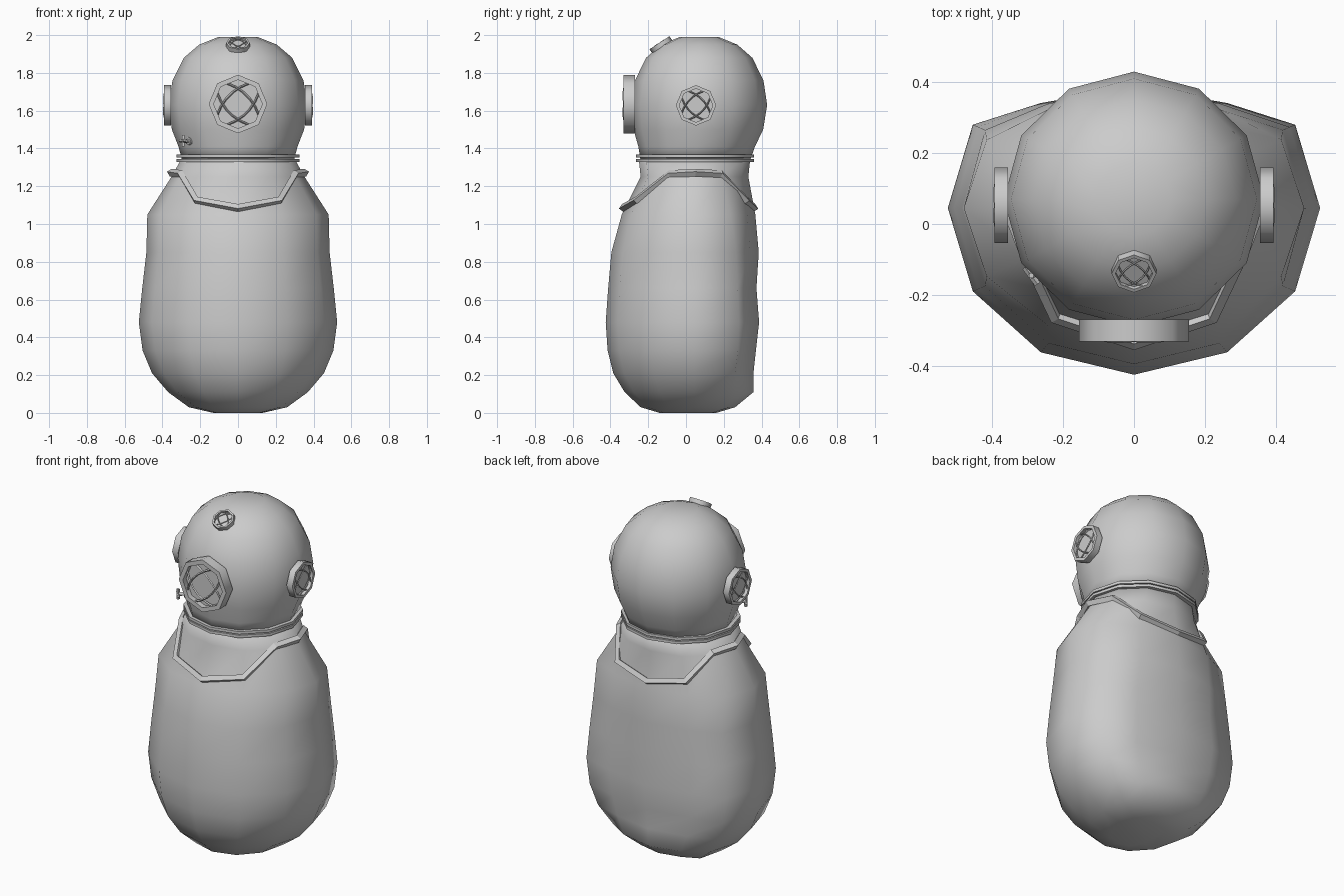
import bpy, bmesh
from math import sin, cos, pi, radians
from mathutils import Matrix, Euler

if "Cube" in bpy.data.objects:
    bpy.data.objects.remove(bpy.data.objects["Cube"])


def add_mesh(name, rings, angle=None, matrix=None):
    """Skin a list of equal-length point rings, capped at both ends."""
    bm = bmesh.new()
    vr = [[bm.verts.new(p) for p in r] for r in rings]
    n = len(vr[0])
    for a, b in zip(vr, vr[1:]):
        for i in range(n):
            j = (i + 1) % n
            bm.faces.new((a[i], a[j], b[j], b[i]))
    bm.faces.new(vr[0][::-1])
    bm.faces.new(vr[-1])
    bmesh.ops.recalc_face_normals(bm, faces=bm.faces)
    for f in bm.faces:
        f.smooth = True
    me = bpy.data.meshes.new(name)
    bm.to_mesh(me)
    bm.free()
    ob = bpy.data.objects.new(name, me)
    bpy.context.collection.objects.link(ob)
    if matrix:
        ob.matrix_world = matrix
    if angle:
        bpy.ops.object.select_all(action='DESELECT')
        ob.select_set(True)
        bpy.context.view_layer.objects.active = ob
        bpy.ops.object.shade_smooth_by_angle(angle=radians(angle))
    return ob


def oval(z, rx, cy, ry, back=None, n=12):
    """Oval ring starting at the front; 'back' pulls in the three rear points."""
    pts = []
    for i in range(n):
        c = cos(2 * pi * i / n)
        y = cy - ry * c
        if back is not None and c < -.7:
            y = min(y, cy - (back - cy) * c)
        pts.append((rx * sin(2 * pi * i / n), y, z))
    return pts


def add_tube(name, paths, depth, cyclic=False, matrix=None):
    """Square-section bars along straight-segment paths."""
    cu = bpy.data.curves.new(name, 'CURVE')
    cu.dimensions = '3D'
    cu.bevel_depth = depth
    cu.bevel_resolution = 0
    cu.use_fill_caps = True
    for path in paths:
        sp = cu.splines.new('POLY')
        sp.points.add(len(path) - 1)
        for p, co in zip(sp.points, path):
            p.co = (*co, 1)
        sp.use_cyclic_u = cyclic
        sp.use_smooth = False
    ob = bpy.data.objects.new(name, cu)
    bpy.context.collection.objects.link(ob)
    if matrix:
        ob.matrix_world = matrix
    bpy.ops.object.select_all(action='DESELECT')
    ob.select_set(True)
    bpy.context.view_layer.objects.active = ob
    bpy.ops.object.convert(target='MESH')
    return bpy.context.object


# Suit body: z, half width, front y, back limit
body = [(0, .13, -.14, .16), (.03, .26, -.24, .26), (.11, .37, -.325, .357),
        (.21, .455, -.385, .357), (.33, .505, -.415, .37), (.48, .525, -.425, .387),
        (.66, .507, -.412, .373), (.85, .485, -.395, .385), (1.05, .48, -.34, .367),
        (1.25, .352, -.24, .343), (1.345, .30, -.25, .348)]
add_mesh("suit_body", [oval(z, rx, .045, .045 - y0, back) for z, rx, y0, back in body])

# Helmet dome: z, radius
dome = [(1.345, .298), (1.41, .315), (1.50, .35), (1.63, .367), (1.76, .347),
        (1.88, .287), (1.95, .205), (1.99, .105)]
add_mesh("helmet", [oval(z, r, .05 + .02 * min(1, (z - 1.345) / .2), r * .98)
                    for z, r in dome])

# Double neck ring
for k, z in enumerate((1.329, 1.351)):
    add_mesh(f"neck_ring_{k + 1}",
             [oval(z, .29, .048, .28), oval(z, .325, .048, .312),
              oval(z + .016, .325, .048, .312), oval(z + .016, .29, .048, .28)],
             angle=50)

# Collar trim around the shoulders
half = [(.22, -.262, 1.125), (.302, -.085, 1.265), (.356, .05, 1.272),
        (.302, .185, 1.265), (.22, .318, 1.125)]
trim = [(0, -.335, 1.085)] + half + [(0, .362, 1.085)]
trim += [(-x, y, z) for x, y, z in reversed(half)]
add_tube("collar_trim", [trim], .021, cyclic=True)


def octagon(r, z):
    return [(r * cos(i * pi / 4), r * sin(i * pi / 4), z) for i in range(8)]


def window(name, R, h, loc, rot):
    """Octagonal rim with recessed glass and a domed crossed grille."""
    m = Matrix.Translation(loc) @ Euler([radians(a) for a in rot]).to_matrix().to_4x4()
    add_mesh(name + "_rim", [octagon(R, 0), octagon(R, h), octagon(.83 * R, h),
                             octagon(.83 * R, .5 * h)], angle=50, matrix=m)
    bars = []
    for turn in (45, 135):
        c, s = cos(radians(turn)), sin(radians(turn))
        for side in (-1, 1):
            pts = []
            for t in (-1, -.6, -.2, .2, .6, 1):
                u, v = .78 * R * t, side * .42 * R * (1 - .45 * t * t)
                pts.append((c * u - s * v, s * u + c * v, h * .75 + .09 * R * (1 - t * t)))
            bars.append(pts)
    add_tube(name + "_grille", bars, .038 * R, matrix=m)


window("front_window", .155, .062, (0, -.27, 1.635), (90, 0, 0))
window("right_window", .107, .038, (.355, .053, 1.628), (0, 90, 0))
window("left_window", .107, .038, (-.355, .053, 1.628), (0, -90, 0))
window("top_window", .063, .026, (0, -.126, 1.938), (33, 0, 0))

# Small valve tap low on the left front of the helmet
valve = (Matrix.Translation((-.245, -.112, 1.44)) @
         Matrix.Rotation(radians(-143), 4, 'Z') @ Matrix.Rotation(radians(90), 4, 'Y'))
add_mesh("valve_stem", [octagon(.022, 0), octagon(.022, .025), octagon(.011, .025),
                        octagon(.011, .06)], angle=50, matrix=valve)
add_tube("valve_handle", [[(-.03, 0, .056), (.03, 0, .056)],
                          [(0, -.03, .056), (0, .03, .056)]], .009, matrix=valve)
